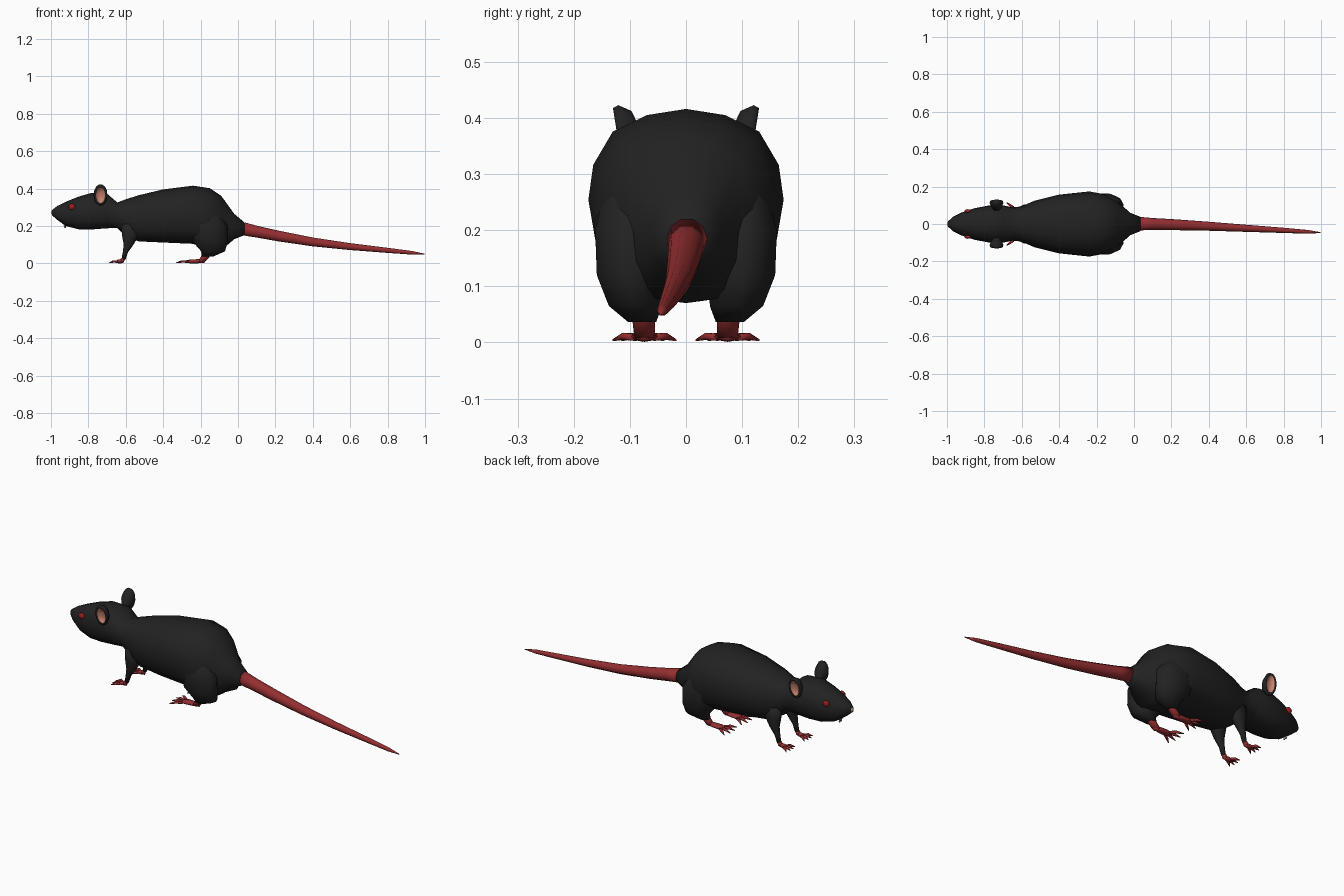
import bpy, bmesh, math
from mathutils import Vector


def material(name, rgb):
    m = bpy.data.materials.new(name)
    m.diffuse_color = (*rgb, 1)
    return m


FUR = material("black fur", (0.016, 0.016, 0.016))
SKIN = material("red skin", (0.30, 0.028, 0.03))
EYE = material("red eye", (0.32, 0.015, 0.018))
PINK = material("pink ear", (0.58, 0.23, 0.16))
CREAM = material("cream tooth", (0.72, 0.42, 0.32))


def finish(name, bm, mats):
    bmesh.ops.recalc_face_normals(bm, faces=bm.faces)
    for f in bm.faces:
        f.smooth = True
    me = bpy.data.meshes.new(name)
    bm.to_mesh(me)
    bm.free()
    for m in mats:
        me.materials.append(m)
    ob = bpy.data.objects.new(name, me)
    bpy.context.collection.objects.link(ob)
    return ob


def loft(name, rings, mats, rule=None):
    """Skin a list of equal-length point rings and cap both ends."""
    bm = bmesh.new()
    vs = [[bm.verts.new(p) for p in r] for r in rings]
    n = len(vs[0])
    for k, (a, b) in enumerate(zip(vs, vs[1:])):
        for i in range(n):
            j = (i + 1) % n
            f = bm.faces.new((a[i], a[j], b[j], b[i]))
            f.material_index = rule(k) if rule else 0
    bm.faces.new(vs[0]).material_index = rule(0) if rule else 0
    bm.faces.new(vs[-1]).material_index = rule(len(vs) - 2) if rule else 0
    return finish(name, bm, mats)


def oval(c, u, v, n=10):
    c, u, v = Vector(c), Vector(u), Vector(v)
    return [c + u * math.cos(2 * math.pi * i / n) + v * math.sin(2 * math.pi * i / n)
            for i in range(n)]


def limb(name, rows, mats, s, n=10):
    """Upright limb from rows of z, x, y, x radius, y radius."""
    loft(name, [oval((x, s * y, z), (rx, 0, 0), (0, ry, 0), n)
                for z, x, y, rx, ry in rows], mats)


def ball(name, c, r, mat, seg=12):
    bm = bmesh.new()
    bmesh.ops.create_uvsphere(bm, u_segments=seg, v_segments=8, radius=1)
    for v in bm.verts:
        v.co = Vector(v.co[i] * r[i] + c[i] for i in range(3))
    finish(name, bm, [mat])


# Head and body: x, bottom, top, half width
SPINE = [(-0.995, 0.258, 0.285, 0.014), (-0.965, 0.232, 0.308, 0.04),
         (-0.92, 0.200, 0.330, 0.062), (-0.85, 0.182, 0.358, 0.085),
         (-0.78, 0.182, 0.378, 0.098), (-0.70, 0.188, 0.373, 0.100),
         (-0.645, 0.190, 0.326, 0.088), (-0.60, 0.145, 0.343, 0.095),
         (-0.53, 0.118, 0.365, 0.125), (-0.40, 0.112, 0.396, 0.157),
         (-0.24, 0.105, 0.416, 0.174), (-0.15, 0.070, 0.402, 0.158),
         (-0.09, 0.070, 0.362, 0.122), (-0.02, 0.130, 0.265, 0.060),
         (0.035, 0.152, 0.219, 0.038)]
HALF = [(0.40, 0.965), (0.75, 0.87), (0.95, 0.68), (1.0, 0.48),
        (0.92, 0.22), (0.62, 0.04)]
SECTION = [(0, 1)] + HALF + [(0, 0)] + [(-a, b) for a, b in reversed(HALF)]
loft("body", [[(x, w * a, lo + (hi - lo) * b) for a, b in SECTION]
              for x, lo, hi, w in SPINE], [FUR])

# Nose tip and front teeth
ball("nose", (-0.988, 0, 0.273), (0.012, 0.014, 0.013), CREAM, 10)
for s in (-1, 1):
    limb("tooth", [(0.222, -0.93, 0.006, 0.007, 0.006),
                   (0.190, -0.924, 0.006, 0.004, 0.005)], [CREAM], s, 6)

# Tail: x, y, z, radius
TAIL = [(0.03, 0.002, 0.185, 0.036), (0.10, 0.0, 0.170, 0.032),
        (0.22, -0.004, 0.146, 0.029), (0.40, -0.012, 0.115, 0.024),
        (0.60, -0.023, 0.090, 0.019), (0.80, -0.034, 0.070, 0.014),
        (0.93, -0.042, 0.057, 0.010), (0.998, -0.046, 0.050, 0.002)]
loft("tail", [oval((x, y, z), (0, r, 0), (0.2 * r, 0, r)) for x, y, z, r in TAIL], [SKIN])


def paw(name, x, y, length, width, toe, s):
    """Flat foot with four fanned toes pointing toward the head."""
    # Palm
    loft(name + "_palm", [oval((x - length * t, s * y, z), (0, w * width, 0), (0, 0, h), 8)
                          for t, w, z, h in ((-0.25, 0.35, 0.012, 0.010),
                                             (0.2, 0.75, 0.012, 0.011),
                                             (0.7, 1.0, 0.011, 0.010),
                                             (1.0, 0.8, 0.009, 0.007))], [SKIN])
    # Toes
    for k in range(4):
        a = (k - 1.5) * 0.42
        d = Vector((-math.cos(a), math.sin(a), 0))
        side = Vector((-d.y, d.x, 0))
        base = Vector((x - length * 0.85, s * y + (k - 1.5) * width * 0.5, 0.009))
        loft(name + "_toe", [oval(base + d * toe * t + Vector((0, 0, z)), side * r, (0, 0, r), 6)
                             for t, r, z in ((0, 0.007, 0), (0.5, 0.007, 0.002),
                                             (1, 0.002, -0.005))], [SKIN])


for s in (-1, 1):
    # Hind leg
    limb("haunch", [(0.30, -0.18, 0.10, 0.06, 0.04), (0.20, -0.165, 0.102, 0.11, 0.063),
                    (0.12, -0.15, 0.100, 0.095, 0.062), (0.065, -0.133, 0.090, 0.064, 0.05),
                    (0.036, -0.165, 0.078, 0.030, 0.026)], [FUR], s)
    limb("hind_ankle", [(0.06, -0.165, 0.076, 0.026, 0.021), (0.035, -0.175, 0.075, 0.023, 0.020),
                        (0.008, -0.20, 0.074, 0.022, 0.018)], [SKIN], s, 8)
    paw("hind_foot", -0.20, 0.074, 0.08, 0.024, 0.064, s)

    # Front leg
    limb("front_leg", [(0.21, -0.57, 0.07, 0.055, 0.032), (0.15, -0.575, 0.075, 0.045, 0.030),
                       (0.10, -0.585, 0.077, 0.026, 0.022), (0.06, -0.602, 0.077, 0.014, 0.014),
                       (0.022, -0.612, 0.077, 0.011, 0.011)], [FUR], s)
    limb("front_wrist", [(0.028, -0.614, 0.077, 0.012, 0.012),
                         (0.008, -0.622, 0.077, 0.012, 0.012)], [SKIN], s, 8)
    paw("front_paw", -0.62, 0.077, 0.03, 0.015, 0.044, s)

    # Eye
    ball("eye", (-0.888, s * 0.069, 0.303), (0.018, 0.010, 0.017), EYE)

    # Ear: a shallow cup with a pink inner face; scale, outward offset
    centre = Vector((-0.735, s * 0.112, 0.367))
    up = Vector((0, s * 0.16, 1)).normalized()
    out = Vector((0, s, -0.16)).normalized()
    cup = [(0.30, -0.038), (0.75, -0.022), (1.0, 0.0), (0.93, 0.010),
           (0.66, 0.008), (0.62, 0.000), (0.15, -0.003)]
    loft("ear", [oval(centre + out * w - up * (0.03 if w < -0.03 else 0),
                      (0.037 * k, 0, 0), up * 0.058 * (k + (0.08 if 0.6 < k < 0.7 else 0)), 14)
                 for k, w in cup], [FUR, PINK], lambda k: int(k >= 4))
